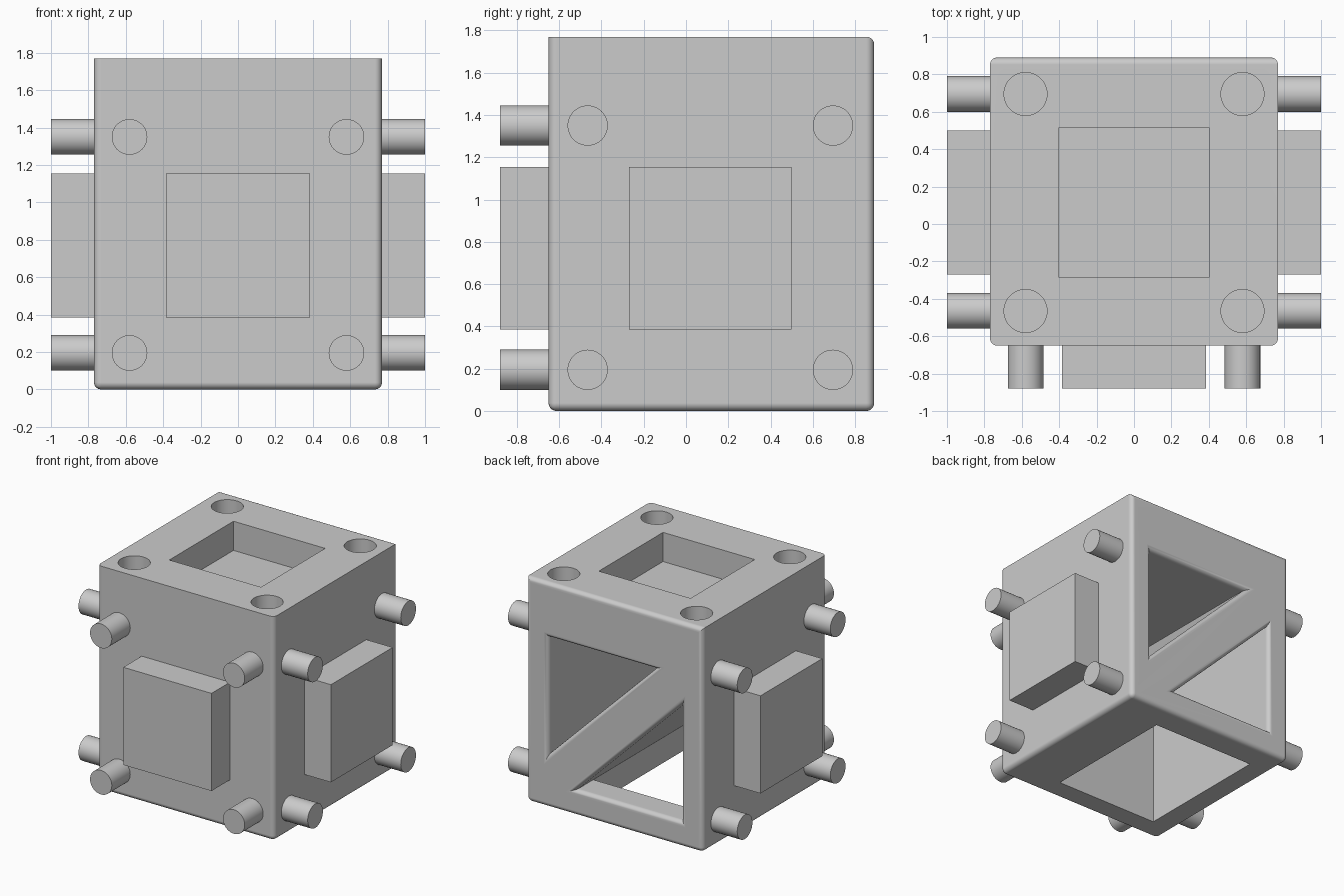
import bpy, bmesh
from math import pi
from mathutils import Matrix, Vector

if "Cube" in bpy.data.objects:
    bpy.data.objects.remove(bpy.data.objects["Cube"], do_unlink=True)

grey = bpy.data.materials.new("plain_grey")
grey.use_nodes = True
grey.diffuse_color = (0.6, 0.6, 0.6, 1)
grey.node_tree.nodes["Principled BSDF"].inputs["Base Color"].default_value = (0.6, 0.6, 0.6, 1)

HALF, HEIGHT = 0.77, 1.77
FRONT, BACK, MID_Y = -0.65, 0.89, 0.115
INNER = 0.58            # half width of the inner frame and of the peg spacing
PEG_Z = (0.195, 1.35)
PEG_Y = (MID_Y - INNER, MID_Y + INNER)


def finish(name, bm):
    mesh = bpy.data.meshes.new(name)
    bmesh.ops.recalc_face_normals(bm, faces=bm.faces[:])
    bm.to_mesh(mesh)
    bm.free()
    obj = bpy.data.objects.new(name, mesh)
    bpy.context.collection.objects.link(obj)
    mesh.materials.append(grey)
    return obj


def box(name, lo, hi):
    lo, hi = Vector(lo), Vector(hi)
    bm = bmesh.new()
    bmesh.ops.create_cube(bm, size=1, matrix=Matrix.Translation((lo + hi) / 2)
                          @ Matrix.Diagonal((*(hi - lo), 1)))
    return finish(name, bm)


def cylinder(name, start, end, radius):
    start, end = Vector(start), Vector(end)
    turn = (end - start).to_track_quat("Z", "Y").to_matrix().to_4x4()
    bm = bmesh.new()
    bmesh.ops.create_cone(bm, cap_ends=True, segments=48, radius1=radius, radius2=radius,
                          depth=(end - start).length,
                          matrix=Matrix.Translation((start + end) / 2) @ turn)
    return finish(name, bm)


def prism(name, points, y0, y1):
    bm = bmesh.new()
    face = bm.faces.new([bm.verts.new((x, y0, z)) for x, z in points])
    moved = bmesh.ops.extrude_face_region(bm, geom=[face])["geom"]
    bmesh.ops.translate(bm, vec=(0, y1 - y0, 0),
                        verts=[v for v in moved if isinstance(v, bmesh.types.BMVert)])
    return finish(name, bm)


def activate(obj):
    bpy.ops.object.select_all(action="DESELECT")
    obj.select_set(True)
    bpy.context.view_layer.objects.active = obj


def cut(obj, cutter):
    mod = obj.modifiers.new("cut", "BOOLEAN")
    mod.operation, mod.solver, mod.object = "DIFFERENCE", "EXACT", cutter
    activate(obj)
    bpy.ops.object.modifier_apply(modifier=mod.name)
    bpy.data.objects.remove(cutter, do_unlink=True)


def smooth(obj):
    activate(obj)
    bpy.ops.object.shade_smooth_by_angle(angle=pi / 6)


# Body with an opening underneath and two triangular bays either side of a diagonal web
body = box("body", (-HALF, FRONT, 0), (HALF, BACK, HEIGHT))
inner_front = MID_Y - INNER
cut(body, box("floor_cutter", (-INNER, inner_front, -0.1), (0.34, 0.67, 0.205)))
cut(body, prism("lower_cutter", [(0.34, 0.2), (-INNER, 0.2), (-INNER, 1.11)],
                inner_front, BACK + 0.1))
cut(body, prism("upper_cutter", [(INNER, 1.34), (-0.35, 1.34), (INNER, 0.42)],
                inner_front, BACK + 0.1))

# Rounded back edges, upright corners and bottom rim; the other top edges stay sharp
bm = bmesh.new()
bm.from_mesh(body.data)


def near(value, target):
    return abs(value - target) < 0.001


def rounded(edge):
    a, b = (v.co for v in edge.verts)
    if len(edge.link_faces) != 2 or edge.calc_face_angle(0) < 0.1:
        return False
    if near(a.y, BACK) and near(b.y, BACK):
        return True
    side = near(abs(a.x), HALF) and near(abs(b.x), HALF) and near(a.x, b.x)
    front = near(a.y, FRONT) and near(b.y, FRONT)
    low = near(a.z, 0) and near(b.z, 0)
    return (side and front) or (low and (side or front))


bmesh.ops.bevel(bm, geom=[e for e in bm.edges if rounded(e)], offset=0.038,
                offset_type="OFFSET", segments=5, profile=0.5, affect="EDGES")
bm.to_mesh(body.data)
bm.free()

# Sockets in the top that match the pegs and blocks
cut(body, box("pocket_cutter", (-0.4, MID_Y - 0.4, HEIGHT - 0.23), (0.4, MID_Y + 0.4, HEIGHT + 0.1)))
for x in (-INNER, INNER):
    for y in PEG_Y:
        cut(body, cylinder("hole_cutter", (x, y, HEIGHT - 0.23), (x, y, HEIGHT + 0.1), 0.115))
smooth(body)
weighted = body.modifiers.new("clean_shading", "WEIGHTED_NORMAL")
weighted.keep_sharp = True

# Connector blocks on the front and both sides
BLOCK, LOW, HIGH, SINK = 0.385, 0.385, 1.155, 0.02
box("front_block", (-BLOCK, -0.88, LOW), (BLOCK, FRONT + SINK, HIGH))
box("left_block", (HALF - SINK, MID_Y - BLOCK, LOW), (1, MID_Y + BLOCK, HIGH))
box("right_block", (-1, MID_Y - BLOCK, LOW), (SINK - HALF, MID_Y + BLOCK, HIGH))

# Round pegs around each block
for z in PEG_Z:
    for x in (-INNER, INNER):
        smooth(cylinder("front_peg", (x, FRONT + SINK, z), (x, -0.88, z), 0.095))
    for y in PEG_Y:
        for name, s in (("left_peg", 1), ("right_peg", -1)):
            smooth(cylinder(name, (s * (HALF - SINK), y, z), (s, y, z), 0.095))
